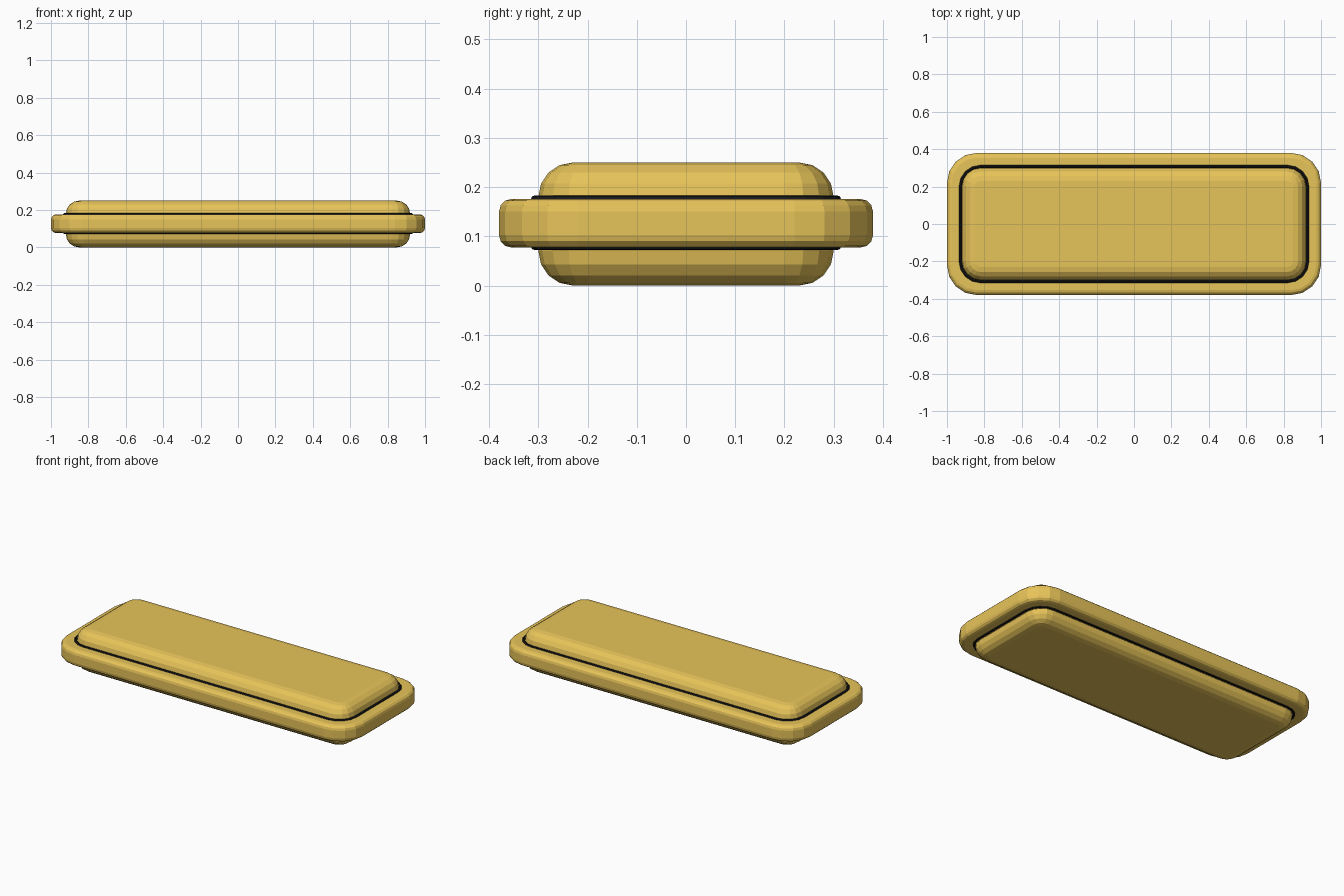
import bpy, bmesh
from math import cos, sin, pi, radians

if "Cube" in bpy.data.objects:
    bpy.data.objects.remove(bpy.data.objects["Cube"])


def material(name, rgb):
    m = bpy.data.materials.new(name)
    m.diffuse_color = (*rgb, 1)
    m.use_nodes = True
    m.node_tree.nodes["Principled BSDF"].inputs["Base Color"].default_value = m.diffuse_color
    return m


gold = material("gold", (0.80, 0.55, 0.10))
black = material("black", (0.01, 0.01, 0.012))


def outline(hx, hy, r, segs=4):
    """Rounded rectangle, counter-clockwise."""
    pts = []
    for i, (sx, sy) in enumerate([(1, 1), (-1, 1), (-1, -1), (1, -1)]):
        for k in range(segs + 1):
            a = pi / 2 * (i + k / segs)
            pts.append((sx * (hx - r) + r * cos(a), sy * (hy - r) + r * sin(a)))
    return pts


def loft(name, hx, hy, r, layers, mat, closed=False):
    """Stack inset rounded rectangles; layers are (inset, z)."""
    bm = bmesh.new()
    rings = [[bm.verts.new((x, y, z)) for x, y in outline(hx - d, hy - d, r - d)]
             for d, z in layers]
    pairs = list(zip(rings, rings[1:]))
    if closed:
        pairs.append((rings[-1], rings[0]))
    else:
        bm.faces.new(rings[0][::-1])
        bm.faces.new(rings[-1])
    n = len(rings[0])
    for a, b in pairs:
        for i in range(n):
            j = (i + 1) % n
            bm.faces.new((a[i], a[j], b[j], b[i]))
    bmesh.ops.recalc_face_normals(bm, faces=bm.faces[:])
    me = bpy.data.meshes.new(name)
    bm.to_mesh(me)
    bm.free()
    me.materials.append(mat)
    ob = bpy.data.objects.new(name, me)
    bpy.context.collection.objects.link(ob)
    return ob


def arc(r, z, direction, segs=4):
    """Quarter-round edge ending at height z."""
    return [(r * (1 - cos(pi / 2 * k / segs)), z - direction * r * (1 - sin(pi / 2 * k / segs)))
            for k in range(segs + 1)]


# Middle band
loft("middle_band", 1.0, 0.38, 0.16,
     arc(0.026, 0.077, -1, 3)[::-1] + arc(0.026, 0.176, 1, 3), gold)

# Upper and lower pads
loft("upper_pad", 0.92, 0.30, 0.10, [(0, 0.170)] + arc(0.07, 0.25, 1), gold)
loft("lower_pad", 0.92, 0.30, 0.10, arc(0.07, 0.0, -1)[::-1] + [(0, 0.072)], gold)

# Dark core joining the lower pad to the band
loft("core", 0.88, 0.28, 0.09, [(0, 0.07), (0, 0.08)], black)

# Dark seams around both pads
for name, z in (("upper_seam", 0.176), ("lower_seam", 0.079)):
    tube = [(0.008 * cos(2 * pi * k / 8), z + 0.007 * sin(2 * pi * k / 8)) for k in range(8)]
    loft(name, 0.928, 0.307, 0.107, tube, black, closed=True)
